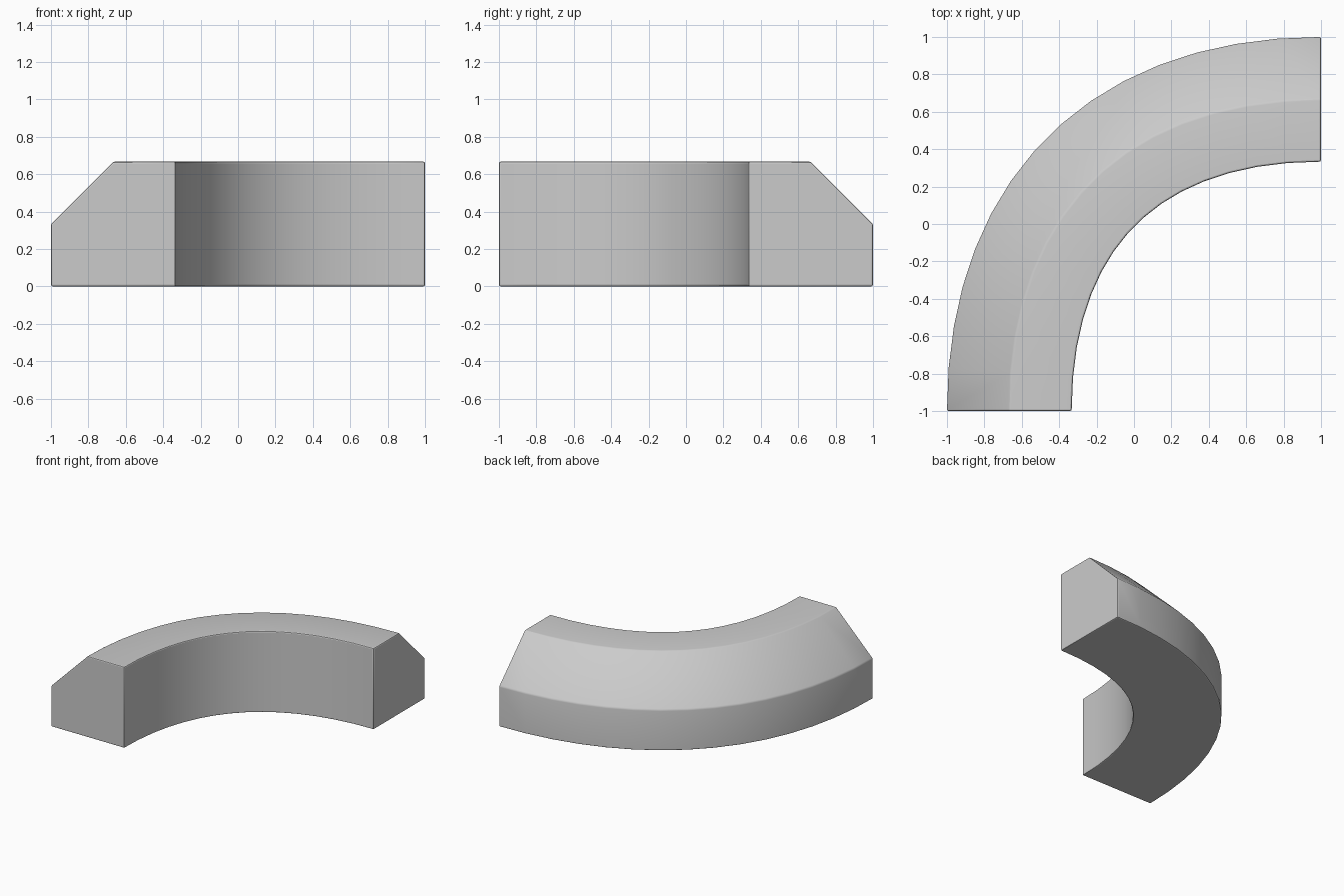
import bpy, bmesh
from mathutils import Vector

if "Cube" in bpy.data.objects:
    bpy.data.objects.remove(bpy.data.objects["Cube"])

# Centre line: quarter-turn bezier around the corner (1, -1)
R, K, STEPS = 5 / 3, 0.632, 15
CORNER = Vector((1, -1))
ctrl = [Vector(p) * R for p in ((-1, 0), (-1, K), (-K, 1), (0, 1))]


def centre_line(t):
    s = 1 - t
    a, b, c, d = ctrl
    pos = a * s**3 + b * 3 * s * s * t + c * 3 * s * t * t + d * t**3
    tan = (b - a) * s * s + (c - b) * 2 * s * t + (d - c) * t * t
    tan.normalize()
    return CORNER + pos, Vector((-tan.y, tan.x))  # point and outward normal


# Cross-section: (outward offset, height), chamfered on the outer top
W = 1 / 3
profile = [(-W, 0), (W, 0), (W, W), (0, 2 * W), (-W, 2 * W)]

# Sweep the section along the curve
bm = bmesh.new()
rings = []
for i in range(STEPS + 1):
    p, n = centre_line(i / STEPS)
    rings.append([bm.verts.new((*(p + n * o), z)) for o, z in profile])
for r0, r1 in zip(rings, rings[1:]):
    for j in range(len(profile)):
        k = (j + 1) % len(profile)
        bm.faces.new((r0[j], r0[k], r1[k], r1[j]))

# End caps
bm.faces.new(rings[0])
bm.faces.new(rings[-1])
bmesh.ops.recalc_face_normals(bm, faces=bm.faces)

# Tiny softened edges on every real corner
edges = [e for e in bm.edges if e.calc_face_angle(0) > 0.5]
bmesh.ops.bevel(bm, geom=edges, offset=0.009, segments=2, profile=0.5, affect='EDGES')

mesh = bpy.data.meshes.new("curved_curb")
bm.to_mesh(mesh)
bm.free()
curb = bpy.data.objects.new("curved_curb", mesh)
bpy.context.collection.objects.link(curb)

# Smooth along the curve, crisp at the corners
bpy.context.view_layer.objects.active = curb
curb.select_set(True)
bpy.ops.object.shade_smooth_by_angle(angle=0.35)
